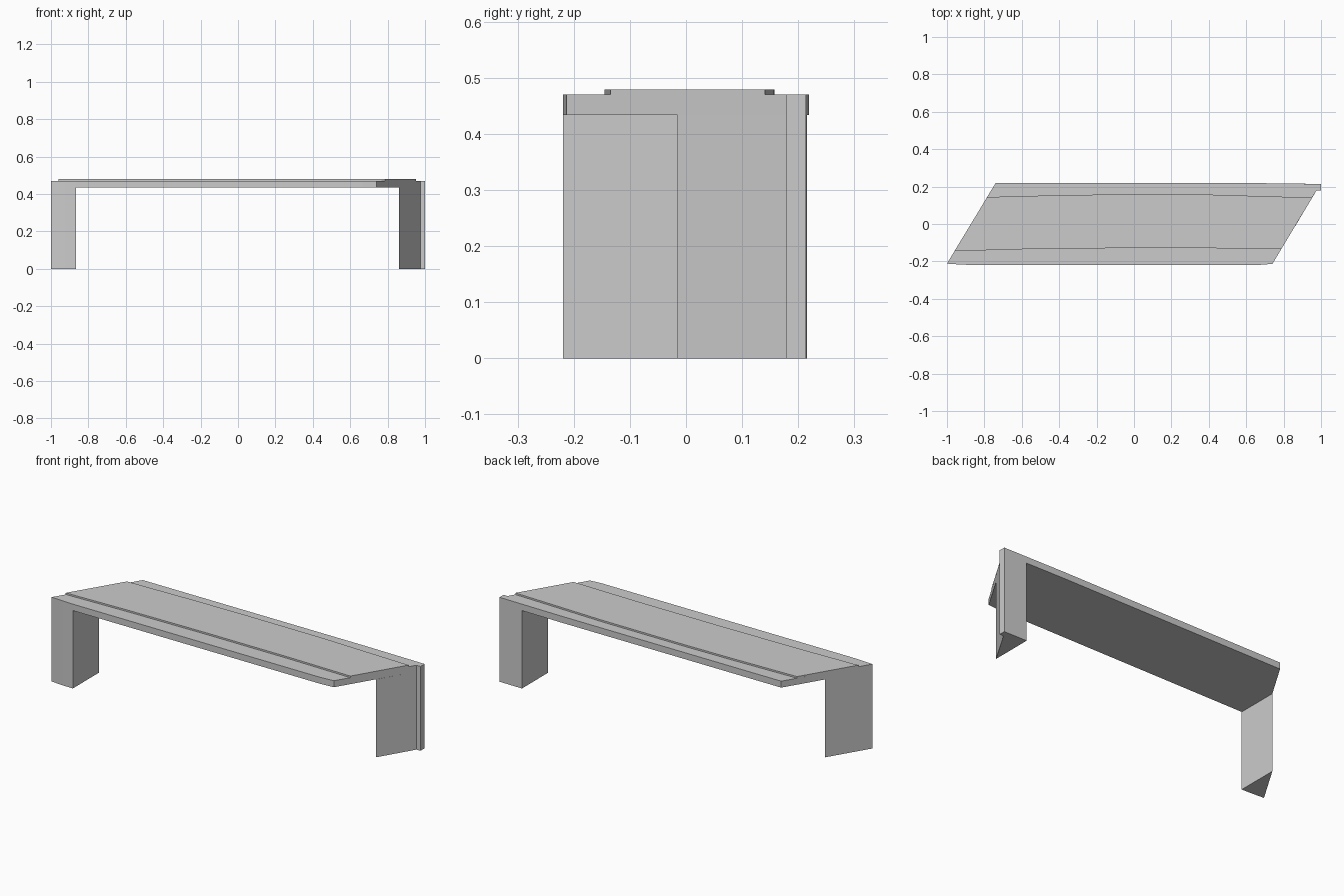
import bpy, bmesh

if "Cube" in bpy.data.objects:
    bpy.data.objects.remove(bpy.data.objects["Cube"])


def prism(name, outline, z0, z1):
    """Extrude a counter-clockwise plan outline from z0 up to z1."""
    bm = bmesh.new()
    base = bm.faces.new([bm.verts.new((x, y, z0)) for x, y in outline])
    ext = bmesh.ops.extrude_face_region(bm, geom=[base], use_keep_orig=True)
    top = [g for g in ext["geom"] if isinstance(g, bmesh.types.BMVert)]
    bmesh.ops.translate(bm, verts=top, vec=(0, 0, z1 - z0))
    bmesh.ops.recalc_face_normals(bm, faces=bm.faces)
    mesh = bpy.data.meshes.new(name)
    bm.to_mesh(mesh)
    bm.free()
    obj = bpy.data.objects.new(name, mesh)
    bpy.context.collection.objects.link(obj)
    return obj


DECK_BOTTOM, DECK_TOP, ROAD_TOP = 0.434, 0.47, 0.479

# Skewed bridge deck, with a small notch at the right rear corner
prism("bridge_deck", [
    (-1, -0.212), (-0.925, -0.217), (-0.865, -0.219), (0.665, -0.219),
    (0.74, -0.213), (0.975, 0.178), (1, 0.178), (1, 0.214),
    (0.625, 0.219), (-0.74, 0.219)], DECK_BOTTOM, DECK_TOP)

# Raised roadway, gently bowed along both edges
prism("raised_roadway", [
    (-0.96, -0.145), (-0.6, -0.135), (-0.1, -0.129), (0.4, -0.129),
    (0.787, -0.135), (0.953, 0.141), (0.4, 0.157), (-0.1, 0.158),
    (-0.4, 0.154), (-0.785, 0.144)], DECK_TOP, ROAD_TOP)

# Wedge-shaped end supports
prism("left_abutment", [
    (-1, -0.212), (-0.925, -0.217), (-0.865, -0.219),
    (-0.865, 0.012)], 0, DECK_BOTTOM)
prism("right_abutment", [
    (0.86, -0.015), (0.975, 0.178), (1, 0.178), (1, 0.214),
    (0.86, 0.216)], 0, DECK_BOTTOM)
